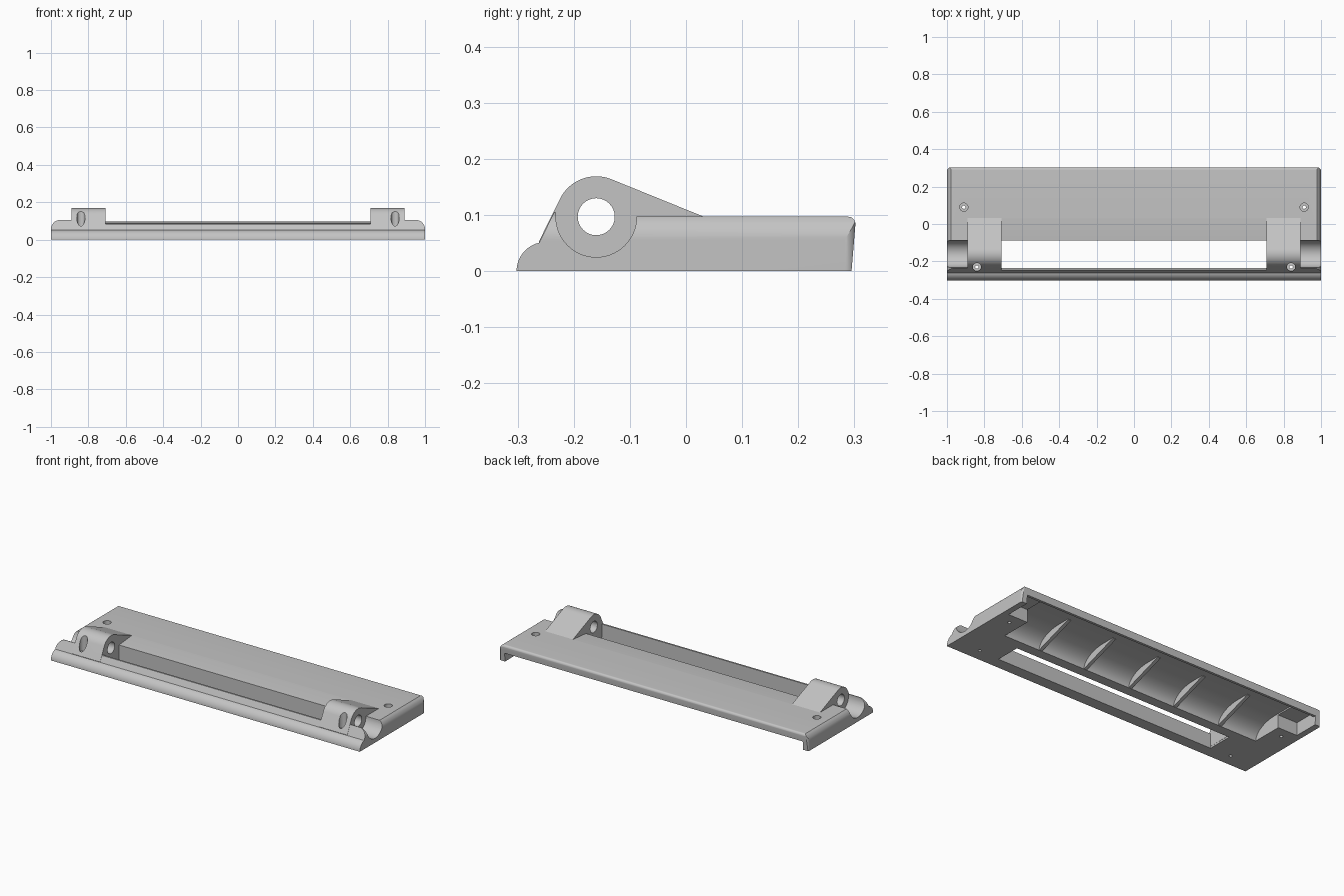
import bpy, bmesh
from math import sin, cos, radians

cube = bpy.data.objects.get("Cube")
if cube:
    bpy.data.objects.remove(cube)

grey = bpy.data.materials.new("plain_grey")
grey.use_nodes = True
colour = (0.55, 0.55, 0.55, 1)
grey.diffuse_color = colour
grey.node_tree.nodes["Principled BSDF"].inputs["Base Color"].default_value = colour


def arc(cx, cy, r, start, end, n=16):
    angles = [radians(start + (end - start) * i / n) for i in range(n + 1)]
    return [(cx + r * cos(a), cy + r * sin(a)) for a in angles]


def prism(name, pts, axis, lo, hi):
    """Extrude a profile: x takes (y, z), y takes (x, z), z takes (x, y)."""
    place = {"x": lambda a, b, t: (t, a, b),
             "y": lambda a, b, t: (a, t, b),
             "z": lambda a, b, t: (a, b, t)}[axis]
    bm = bmesh.new()
    rings = [[bm.verts.new(place(a, b, t)) for a, b in pts] for t in (lo, hi)]
    for ring in rings:
        bm.faces.new(ring)
    for i in range(len(pts)):
        j = (i + 1) % len(pts)
        bm.faces.new((rings[0][i], rings[0][j], rings[1][j], rings[1][i]))
    bmesh.ops.recalc_face_normals(bm, faces=bm.faces)
    mesh = bpy.data.meshes.new(name)
    bm.to_mesh(mesh)
    bm.free()
    mesh.materials.append(grey)
    obj = bpy.data.objects.new(name, mesh)
    bpy.context.collection.objects.link(obj)
    return obj


def box(name, x0, x1, y0, y1, z0, z1):
    return prism(name, [(x0, y0), (x1, y0), (x1, y1), (x0, y1)], "z", z0, z1)


def combine(target, tool, operation="DIFFERENCE"):
    mod = target.modifiers.new("combine", "BOOLEAN")
    mod.operation, mod.solver, mod.object = operation, "EXACT", tool
    graph = bpy.context.evaluated_depsgraph_get()
    mesh = bpy.data.meshes.new_from_object(target.evaluated_get(graph))
    target.modifiers.clear()
    target.data = mesh
    bpy.data.objects.remove(tool)


# Main body: rounded front rail, scalloped trough, flat deck, rounded back
PIVOT = (-0.16, 0.097)
profile = arc(-0.25, 0, 0.052, 180, 103, 10)
profile += [(-0.235, 0.105)]
profile += arc(*PIVOT, 0.072, 174, 360, 32)
profile += arc(0.289, 0.084, 0.013, 90, 0, 10)
profile += [(0.295, 0)]
body = prism("base_plate", profile, "x", -1, 1)

# Rounded long ends and back corners
ends = [(-1, -0.1)] + arc(-0.95, 0.056, 0.05, 180, 90) + arc(0.95, 0.056, 0.05, 90, 0) + [(1, -0.1)]
combine(body, prism("end_shape", ends, "y", -0.5, 0.5), "INTERSECT")
plan = [(-1, -0.5)] + arc(-0.98, 0.283, 0.02, 180, 90, 10) + arc(0.98, 0.283, 0.02, 90, 0, 10) + [(1, -0.5)]
combine(body, prism("plan_shape", plan, "z", -0.3, 0.3), "INTERSECT")

# Long window, lowered front rail and sloping deck edge
combine(body, box("window", -0.71, 0.71, -0.235, -0.088, -0.1, 0.3))
combine(body, box("rail_trim", -0.71, 0.71, -0.28, -0.2, 0.085, 0.3))
dip = [(0.03, 0.097), (-0.1, 0.085), (-0.1, 0.2), (0.03, 0.2)]
combine(body, prism("deck_dip", dip, "x", -0.71, 0.71))

# Underside cavity with a curved front wall, open below the back lip
cavity = [(-0.03, -0.05)] + arc(0.12, 0, 0.15, 180, 90)
cavity = [(y, z * 0.083 / 0.15 if z > 0 else z) for y, z in cavity]
cavity += [(0.285, 0.083), (0.285, 0.05), (0.4, 0.05), (0.4, -0.05)]
combine(body, prism("cavity", cavity, "x", -0.84, 0.84))
for side in (-1, 1):
    pocket = [(0.15, -0.05), (0.15, 0.075), (0.285, 0.075), (0.285, 0.05), (0.4, 0.05), (0.4, -0.05)]
    x0, x1 = sorted((side * 0.83, side * 0.965))
    combine(body, prism("corner_pocket", pocket, "x", x0, x1))

# Hinge lugs
lug = arc(*PIVOT, 0.072, 68, 152.6, 18)
lug += [(-0.262, 0.053), (-0.255, 0.01), (-0.04, 0.01), (-0.04, 0.09), (0.033, 0.0965)]
for side in (-1, 1):
    x0, x1 = sorted((side * 0.709, side * 0.89))
    combine(body, prism("lug", lug, "x", x0, x1), "UNION")

# Pin bore and countersunk screw holes
combine(body, prism("pin_bore", arc(*PIVOT, 0.033, 0, 348.75, 31), "x", -1.2, 1.2))
for side in (-1, 1):
    for x, y, floor in ((0.84, -0.23, 0.06), (0.91, 0.09, 0.07)):
        for radius, low in ((0.022, floor), (0.009, -0.1)):
            hole = arc(side * x, y, radius, 0, 345, 23)
            combine(body, prism("screw_hole", hole, "z", low, 0.4))

# Crescent ribs under the deck
rib = [(-0.034, 0.0)] + [(y, z * 0.083 / 0.15 + 0.003) for y, z in arc(0.12, 0, 0.15, 180, 90)]
rib += [(0.2, 0.087), (0.2, 0.08)]
parts = [body]
for i in range(-2, 3):
    parts.append(prism("rib", rib, "x", i * 0.3 - 0.01, i * 0.3 + 0.01))

# Smooth curves, sharp edges
bpy.ops.object.select_all(action="DESELECT")
for part in parts:
    part.select_set(True)
bpy.context.view_layer.objects.active = body
bpy.ops.object.shade_smooth_by_angle(angle=radians(15))
